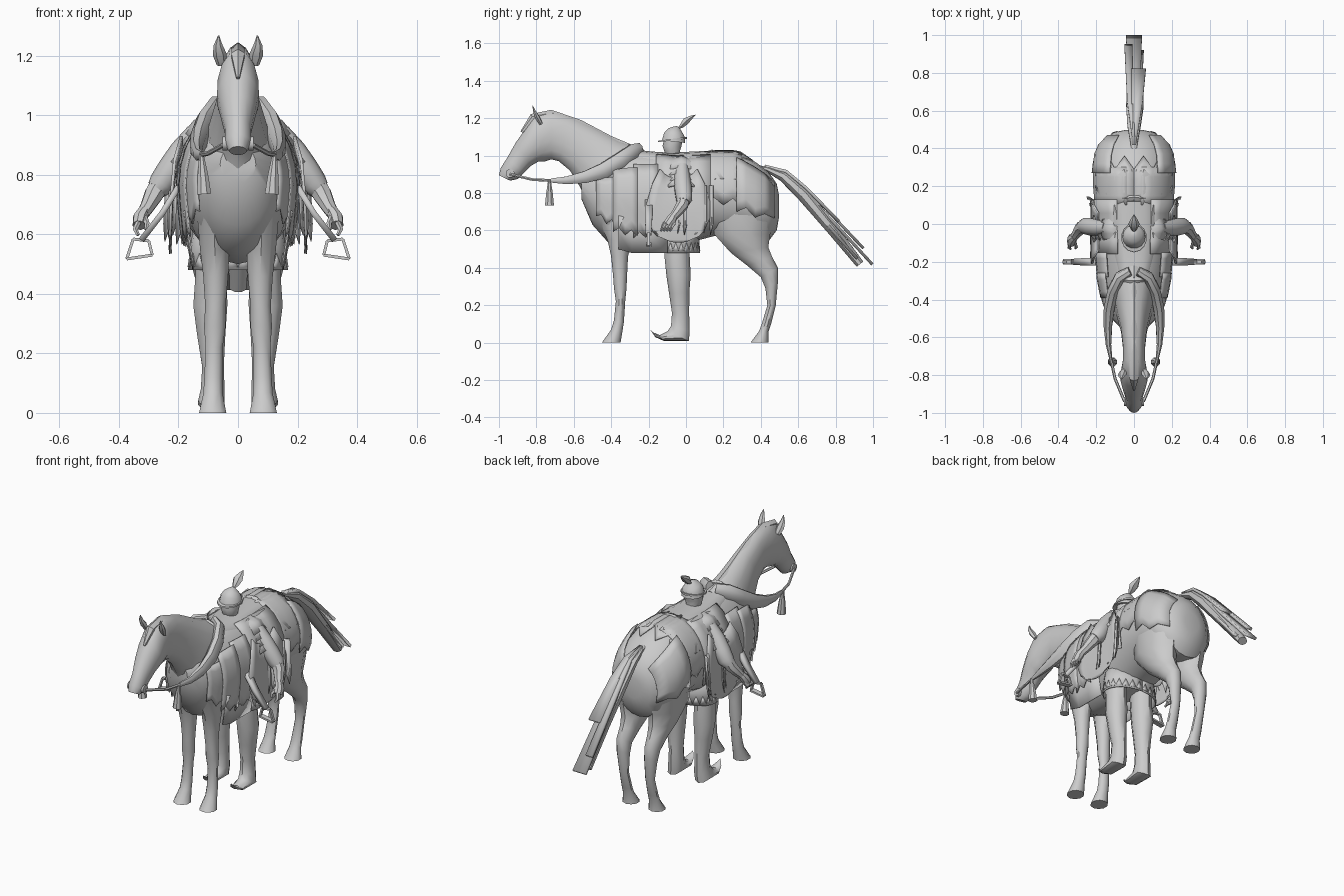
import bpy, bmesh, math
from mathutils import Vector

grey = bpy.data.materials.new("plain grey")
grey.diffuse_color = (0.6, 0.6, 0.6, 1)


def make(name, verts, faces, mirror=False, thick=0, angle=40):
    bm = bmesh.new()
    vs = [bm.verts.new(v) for v in verts]
    for f in faces:
        bm.faces.new([vs[i] for i in f])
    bmesh.ops.recalc_face_normals(bm, faces=bm.faces)
    me = bpy.data.meshes.new(name)
    bm.to_mesh(me)
    bm.free()
    ob = bpy.data.objects.new(name, me)
    bpy.context.collection.objects.link(ob)
    me.materials.append(grey)
    bpy.ops.object.select_all(action='DESELECT')
    ob.select_set(True)
    bpy.context.view_layer.objects.active = ob
    bpy.ops.object.shade_smooth_by_angle(angle=math.radians(angle))
    if thick:
        m = ob.modifiers.new("thickness", 'SOLIDIFY')
        m.thickness, m.offset = thick, 0
    if mirror:
        m = ob.modifiers.new("mirror", 'MIRROR')
        m.use_mirror_merge = False
    return ob


def skin(name, rings, **kw):
    n = len(rings[0])
    faces = [(r*n + i, r*n + (i+1) % n, (r+1)*n + (i+1) % n, (r+1)*n + i)
             for r in range(len(rings)-1) for i in range(n)]
    faces += [tuple(range(n)), tuple((len(rings)-1)*n + i for i in range(n))]
    return make(name, [v for r in rings for v in r], faces, **kw)


def loft(name, secs, n=12, x=0, **kw):
    """Ovals spanning two side-profile points: (y1, z1, y2, z2, half width, [x])."""
    rings = []
    for s in secs:
        a, b, cx = Vector((0, s[0], s[1])), Vector((0, s[2], s[3])), s[5] if len(s) > 5 else x
        rings.append([(a+b)/2 + (a-b)/2*math.cos(t) + Vector((cx + s[4]*math.sin(t), 0, 0))
                      for t in (2*math.pi*i/n for i in range(n))])
    return skin(name, rings, **kw)


def tube(name, pts, n=8, flat=1.0, ref=(0, 1, 0), **kw):
    """Tube through (x, y, z, radius); flat scales it along ref."""
    P, rings = [Vector(p[:3]) for p in pts], []
    for i, p in enumerate(P):
        t = (P[min(i+1, len(P)-1)] - P[max(i-1, 0)]).normalized()
        u = (Vector(ref) - t*t.dot(Vector(ref))).normalized()
        v = t.cross(u)
        rings.append([p + pts[i][3]*(u*flat*math.cos(a) + v*math.sin(a))
                      for a in (2*math.pi*(k+.5)/n for k in range(n))])
    return skin(name, rings, **kw)


def sheet(name, rows, thick=.006, **kw):
    n = len(rows[0])
    faces = [(r*n+i, r*n+i+1, (r+1)*n+i+1, (r+1)*n+i)
             for r in range(len(rows)-1) for i in range(n-1)]
    return make(name, [v for r in rows for v in r], faces, thick=thick, **kw)


# Horse barrel: y, top z, bottom z, half width
BODY = [(-.56, .9, .77, .06), (-.5, .95, .63, .12), (-.42, .99, .54, .155),
        (-.3, 1.02, .5, .18), (-.15, 1.02, .51, .195), (0, 1.01, .53, .2),
        (.15, 1.02, .57, .205), (.28, 1.02, .56, .21), (.38, .96, .54, .195),
        (.44, .915, .54, .165), (.485, .85, .6, .11), (.497, .79, .67, .05)]
loft("horse_body", [(y, t, y, b, w) for y, t, b, w in BODY], n=20)

# Neck and head
loft("horse_neck_and_head", [
    (-.22, 1.03, -.46, .62, .13), (-.36, 1.08, -.565, .83, .095), (-.5, 1.155, -.62, .92, .07),
    (-.62, 1.21, -.68, .97, .06), (-.72, 1.24, -.72, .98, .06), (-.81, 1.215, -.75, .97, .07),
    (-.86, 1.14, -.79, .968, .072), (-.91, 1.07, -.83, .945, .06), (-.955, .99, -.87, .905, .045),
    (-.99, .935, -.9, .875, .046), (-1, .895, -.94, .866, .03)], n=14)
loft("mane", [(-.27, 1.05, -.28, 1.0, .015), (-.4, 1.105, -.43, 1.03, .025),
              (-.56, 1.19, -.58, 1.12, .026), (-.72, 1.245, -.7, 1.18, .026),
              (-.83, 1.222, -.8, 1.17, .026), (-.885, 1.13, -.87, 1.12, .006)], n=6)
tube("ears", [(.055, -.775, 1.17, .016), (.062, -.795, 1.205, .023), (.067, -.81, 1.235, .015),
              (.065, -.82, 1.268, .002)], n=6, flat=.6, mirror=True)

# Horse legs
loft("front_legs", [(-.47, .66, -.27, .66, .06, .08), (-.42, .55, -.29, .55, .052, .078),
                    (-.4, .46, -.31, .46, .044, .075), (-.39, .36, -.315, .36, .036, .076),
                    (-.385, .29, -.318, .29, .038, .078), (-.375, .22, -.325, .22, .03, .08),
                    (-.385, .12, -.332, .11, .032, .083), (-.4, .07, -.34, .06, .034, .084),
                    (-.45, 0, -.35, 0, .048, .085)], n=10, mirror=True)
loft("hind_legs", [(.14, .7, .485, .74, .09, .1), (.15, .58, .45, .58, .085, .095),
                   (.24, .48, .44, .51, .068, .09), (.33, .41, .46, .46, .05, .09),
                   (.4, .35, .492, .4, .042, .092), (.425, .29, .492, .33, .038, .09),
                   (.435, .2, .48, .2, .028, .085), (.405, .1, .455, .1, .032, .085),
                   (.39, .06, .44, .055, .034, .085), (.345, 0, .44, 0, .047, .085)],
     n=10, mirror=True)

# Tail root and layered hanks of hair
tube("tail_root", [(0, .35, .94, .012), (0, .43, .93, .02), (0, .52, .89, .038), (.005, .63, .79, .05),
                   (.005, .78, .61, .042), (0, .93, .42, .03)], n=8, flat=.8)
for k, (x, w, up, end) in enumerate([(.025, .036, .03, .8), (-.03, .02, .03, .93),
                                     (0, .04, .01, .99), (.015, .035, -.025, .93)]):
    path = [(.42, .935), (.53, .9), (.63, .805), (end, .805 - (end - .63)*1.1)]
    sheet(f"tail_hank_{k+1}", [[(x*i/3 - w*(.3 + .25*i), y + up*.6*i/3, z + up*(.3 + .7*i/3)),
                                (x*i/3 + w*(.3 + .25*i), y + up*.6*i/3, z + up*(.3 + .7*i/3))]
                               for i, (y, z) in enumerate(path)], thick=.016, angle=25)


def side_point(y, deg, off):
    """Point on the barrel; below its widest line the cloth hangs straight."""
    i = max(k for k in range(len(BODY)-1) if BODY[k][0] <= y)
    f = (y - BODY[i][0]) / (BODY[i+1][0] - BODY[i][0])
    t, b, w = (BODY[i][k]*(1-f) + BODY[i+1][k]*f for k in (1, 2, 3))
    a = math.radians(deg)
    x = (w + off) * (math.sin(a) if deg < 90 else 1 - .002*(deg-90))
    return (x, y, (t+b)/2 + ((t-b)/2 + off)*math.cos(a))


# Caparison panels with zigzag lower edges
for k, (y0, y1, a0, a1, off) in enumerate([
        (-.48, -.37, 60, 125, .01), (-.39, -.26, 50, 134, .014), (-.28, -.15, 45, 138, .012),
        (-.16, .13, 25, 125, .01), (.1, .3, 10, 104, .007), (.27, .47, 35, 112, .012)]):
    sheet(f"caparison_panel_{k+1}", [
        [side_point(y0 + (y1-y0)*c/4, a0 + (a1 - a0 - (9 if c % 2 else 0))*r/6, off) for c in range(5)]
        for r in range(7)], mirror=True)
# Rump cloth with a pointed hem
sheet("rump_cloth", [[side_point(.12 + (.36 - .07*(1 - c % 2) - .12)*r/5, 14*c, .006)
                      for c in range(6)] for r in range(6)], mirror=True)

# Saddle flaps, rounded at the bottom
sheet("saddle_flaps", [[(x, -.04 + w*c/4, z + .05*abs(c/4)**3) for c in range(-4, 5)]
                       for x, z, w in [(.19, .88, .1), (.213, .8, .14), (.222, .7, .17),
                                       (.226, .62, .17), (.228, .55, .14), (.226, .535, .09)]],
      thick=.01, mirror=True)
# Pommel and cantle arches
for nm, y, top, lean, wide in (("pommel", -.27, 1.065, -.03, .075), ("cantle", .11, 1.035, .03, .1)):
    tube(nm, [(wide*math.sin(a), y + lean*math.cos(a), top - .12 + .1*math.cos(a), .02)
              for a in (math.radians(d) for d in range(-90, 91, 20))], n=6)
loft("saddle_seat", [(-.27, 1.03, -.27, .94, .08), (-.1, 1.015, -.1, .92, .12),
                     (.1, 1.025, .1, .92, .12), (.16, 1.025, .16, .95, .08)])

# Stirrup straps and stirrup frames
sheet("stirrup_straps", [[(.2, -.22, .76), (.2, -.18, .76)], [(.255, -.22, .67), (.255, -.18, .67)],
                         [(.325, -.215, .58), (.325, -.185, .58)]], thick=.02, mirror=True)
frame = [(.3, .578), (.352, .584), (.374, .517), (.288, .53), (.3, .578)]
for i in range(4):
    (xa, za), (xb, zb) = frame[i], frame[i+1]
    tube(f"stirrup_bar_{i+1}", [(xa, -.2, za, .007), (xb, -.2, zb, .007)], n=4,
         flat=3 if i == 2 else 1.6, mirror=True)

# Thick breast rope, thin reins, bit rings and tassels
tube("breast_rope", [(.02, -.25, 1.035, .035), (.075, -.28, 1.025, .042), (.11, -.35, .975, .045),
                     (.13, -.44, .92, .044), (.138, -.54, .885, .034), (.135, -.64, .868, .022),
                     (.122, -.72, .867, .012)], n=8, flat=.7, ref=(1, .3, 0), mirror=True)
tube("reins", [(.122, -.72, .867, .008), (.1, -.82, .872, .008), (.05, -.94, .9, .008)],
     n=6, mirror=True)
tube("bit_rings", [(.035, -.94, .905, .024), (.052, -.94, .905, .024)], n=12, mirror=True)
tube("tassels", [(.123, -.73, .87, .008), (.12, -.73, .83, .014), (.118, -.73, .8, .019),
                 (.114, -.73, .735, .026)], n=8, mirror=True)

# Rider boots with turned-up toes
loft("rider_legs", [(-.12, .56, .02, .56, .056), (-.115, .46, .02, .46, .056),
                    (-.105, .36, .025, .36, .06, .093), (-.09, .26, .018, .27, .05),
                    (-.075, .16, .017, .15, .038, .084), (-.08, .09, .02, .06, .042, .085),
                    (-.1, .06, .015, .008, .046), (-.14, .04, -.12, .01, .038),
                    (-.175, .055, -.165, .03, .022), (-.193, .072, -.185, .06, .004)],
     n=10, x=.09, mirror=True)
# Skirt with a toothed band of plates
N = 24
ring = [(math.sin(2*math.pi*i/N), math.cos(2*math.pi*i/N)) for i in range(N+1)]
sheet("rider_skirt", [[(s*rx, -.04 + c*ry, z) for s, c in ring]
                      for z, rx, ry in [(.64, .145, .1), (.55, .158, .108), (.48, .165, .112)]])
for i in range(N):
    (s0, c0), (s1, c1) = ring[i], ring[i+1]
    make(f"skirt_tooth_{i+1}", [(s0*.168, -.04 + c0*.115, .49), (s1*.168, -.04 + c1*.115, .49),
                                ((s0+s1)*.082, -.04 + (c0+c1)*.056, .535)], [(0, 1, 2)], thick=.003)
# Square coat tails beside the forelegs
sheet("coat_tails", [[(x, y, z + (.02 if y < -.3 else 0)) for y in (-.36, -.29, -.2, -.1)]
                     for x, z in [(.18, .66), (.165, .57), (.15, .48)]], mirror=True)

# Rider torso and layered shoulder plates
loft("rider_torso", [(-.11, .6, .04, .6, .13), (-.11, .8, .04, .8, .14), (-.1, .92, .04, .92, .15),
                     (-.09, .97, .01, .97, .1), (-.08, 1.01, -.02, 1.01, .04)])
for k in range(4):
    z, x = .98 - .03*k, .09 + .018*k
    sheet(f"shoulder_plate_{k+1}", [[(x + dx - .02*abs(c)/3, -.025 + .023*c, z + dz - .006*abs(c))
                                     for c in range(-3, 4)]
                                    for dx, dz in ((0, .02), (.055, 0), (.088, -.04))],
          thick=.01, mirror=True)

# Arms: loose sleeve, cuff and forearm, hand with fingers
tube("sleeves", [(.14, -.02, .94, .036), (.185, -.02, .88, .044), (.222, -.015, .82, .048),
                 (.256, -.01, .77, .045), (.275, -.015, .75, .035)], n=10, mirror=True)
tube("forearms", [(.25, -.01, .79, .036), (.282, -.02, .735, .034), (.303, -.05, .695, .026),
                  (.318, -.07, .67, .022)], n=8, mirror=True)
tube("hands", [(.316, -.065, .68, .02), (.328, -.08, .655, .026), (.332, -.1, .63, .023)],
     n=8, flat=1.1, mirror=True)
for k in range(4):
    y = -.125 + .016*k
    tube(f"finger_{k+1}", [(.335, y + .015, .64, .01), (.345, y, .615, .009),
                           (.335, y - .008, .597, .006)], n=5, mirror=True)
tube("thumbs", [(.315, -.09, .66, .01), (.305, -.12, .635, .009), (.31, -.13, .615, .005)],
     n=5, mirror=True)

# Ragged fringe hanging from the coat sides
for k in range(8):
    y, x, low = -.12 + .035*k, .2 + .04*(k % 4)/3, .565 + .03*(k*3 % 4)/3
    make(f"fringe_{k+1}", [(x - .03, y, .84), (x, y + .02, .84), (x + .01, y + .02, low + .06),
                           (x + .006, y + .006, low), (x - .014, y, low + .06)],
         [(0, 1, 2, 3, 4)], thick=.004, mirror=True)

# Rider head, helmet, brim and plume
tube("rider_head", [(0, -.05, .98, .03), (0, -.07, 1.012, .042), (0, -.075, 1.05, .052),
                    (0, -.065, 1.1, .05)], n=12)
tube("helmet", [(0, -.066, 1.075, .064), (0, -.062, 1.11, .058), (0, -.055, 1.132, .043),
                (0, -.048, 1.148, .02), (0, -.045, 1.156, .006)], n=14)
loft("helmet_brim", [(-.15, 1.072, .005, 1.09, .068), (-.148, 1.08, .005, 1.1, .068)], n=14)
tube("plume", [(0, -.04, 1.145, .006), (0, -.022, 1.16, .02), (0, 0, 1.185, .03),
               (0, .028, 1.205, .016), (0, .05, 1.218, .002)], n=6, flat=.7)
